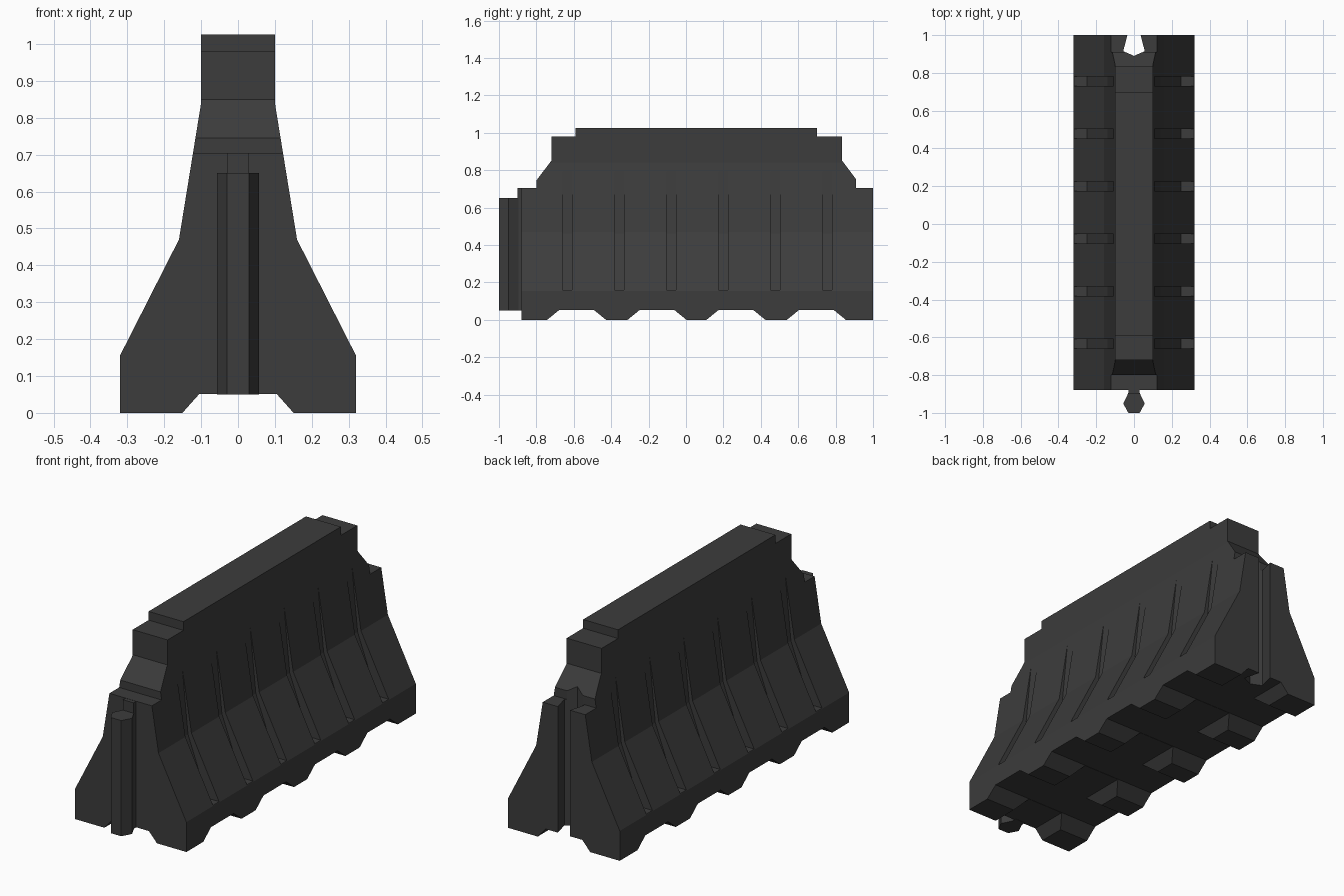
import bpy, bmesh

if "Cube" in bpy.data.objects:
    bpy.data.objects.remove(bpy.data.objects["Cube"])

plastic = bpy.data.materials.new("dark_plastic")
plastic.diffuse_color = (0.045, 0.045, 0.045, 1)
plastic.use_nodes = True
plastic.node_tree.nodes["Principled BSDF"].inputs["Base Color"].default_value = plastic.diffuse_color


def prisms(name, items):
    """Object made of extruded outlines; each item is (points, axis, start, end)."""
    bm = bmesh.new()
    for pts, axis, a, b in items:
        place = {"x": lambda p, t: (t, p[0], p[1]),
                 "y": lambda p, t: (p[0], t, p[1]),
                 "z": lambda p, t: (p[0], p[1], t)}[axis]
        lo = [bm.verts.new(place(p, a)) for p in pts]
        hi = [bm.verts.new(place(p, b)) for p in pts]
        bm.faces.new(lo)
        bm.faces.new(hi[::-1])
        n = len(pts)
        for i in range(n):
            j = (i + 1) % n
            bm.faces.new((lo[j], lo[i], hi[i], hi[j]))
    bmesh.ops.recalc_face_normals(bm, faces=bm.faces)
    me = bpy.data.meshes.new(name)
    bm.to_mesh(me)
    bm.free()
    me.materials.append(plastic)
    ob = bpy.data.objects.new(name, me)
    bpy.context.collection.objects.link(ob)
    return ob


def boolean(ob, tool, op):
    m = ob.modifiers.new(op, "BOOLEAN")
    m.operation, m.solver, m.object = op, "EXACT", tool
    bpy.context.view_layer.objects.active = ob
    bpy.ops.object.modifier_apply(modifier=m.name)
    bpy.data.objects.remove(tool)


def mirror(half):
    return half + [(-x, v) for x, v in reversed(half) if x != 0]


# Side outline: stepped top, feet along the bottom
side = [(1.0, 0), (1.0, 0.705), (0.91, 0.705), (0.91, 0.75), (0.835, 0.85),
        (0.835, 0.98), (0.70, 0.98), (0.70, 1.025), (-0.59, 1.025),
        (-0.59, 0.98), (-0.72, 0.98), (-0.72, 0.85), (-0.80, 0.745),
        (-0.80, 0.705), (-0.88, 0.705), (-0.88, 0)]
for c in (-0.585, -0.155, 0.267, 0.697):
    side += [(c - 0.157, 0), (c - 0.093, 0.052), (c + 0.093, 0.052), (c + 0.157, 0)]
body = prisms("barrier_body", [(side, "x", -0.6, 0.6)])

# Flared cross-section trims the sides
flare = mirror([(0.32, -0.1), (0.32, 0.155), (0.16, 0.47), (0.10, 0.84), (0.10, 1.1)])
boolean(body, prisms("flare_cutter", [(flare, "y", -1.3, 1.3)]), "INTERSECT")

# Lengthwise tunnel underneath
tunnel = mirror([(0.24, -0.1), (0.105, 0.0512)])
boolean(body, prisms("tunnel_cutter", [(tunnel, "y", -1.3, 1.3)]), "DIFFERENCE")

# Vertical side grooves, deepest at the bottom
groove = [(0.25, 0.158), (0.14, 0.46), (0.103, 0.84), (0.5, 0.84), (0.5, 0.158)]
items = []
for i in range(6):
    y = -0.635 + i * 0.278
    for s in (1, -1):
        items.append(([(s * x, z) for x, z in groove], "y", y - 0.025, y + 0.025))
boolean(body, prisms("groove_cutter", items), "DIFFERENCE")

# Interlocking slot in the back end
slot = mirror([(0.03, 1.02), (0.057, 0.915), (0, 0.89)])
boolean(body, prisms("slot_cutter", [(slot, "z", -0.2, 0.96 - 0.11)]), "DIFFERENCE")

# Interlocking tongue on the front end
key = mirror([(0.03, -0.895), (0.057, -0.95), (0.03, -1.0)])
prisms("tongue", [(key, "z", 0.05, 0.65)])
neck = [(-0.03, -0.90), (0.03, -0.90), (0.03, -0.87), (-0.03, -0.87)]
prisms("tongue_neck", [(neck, "z", 0.05, 0.704)])
